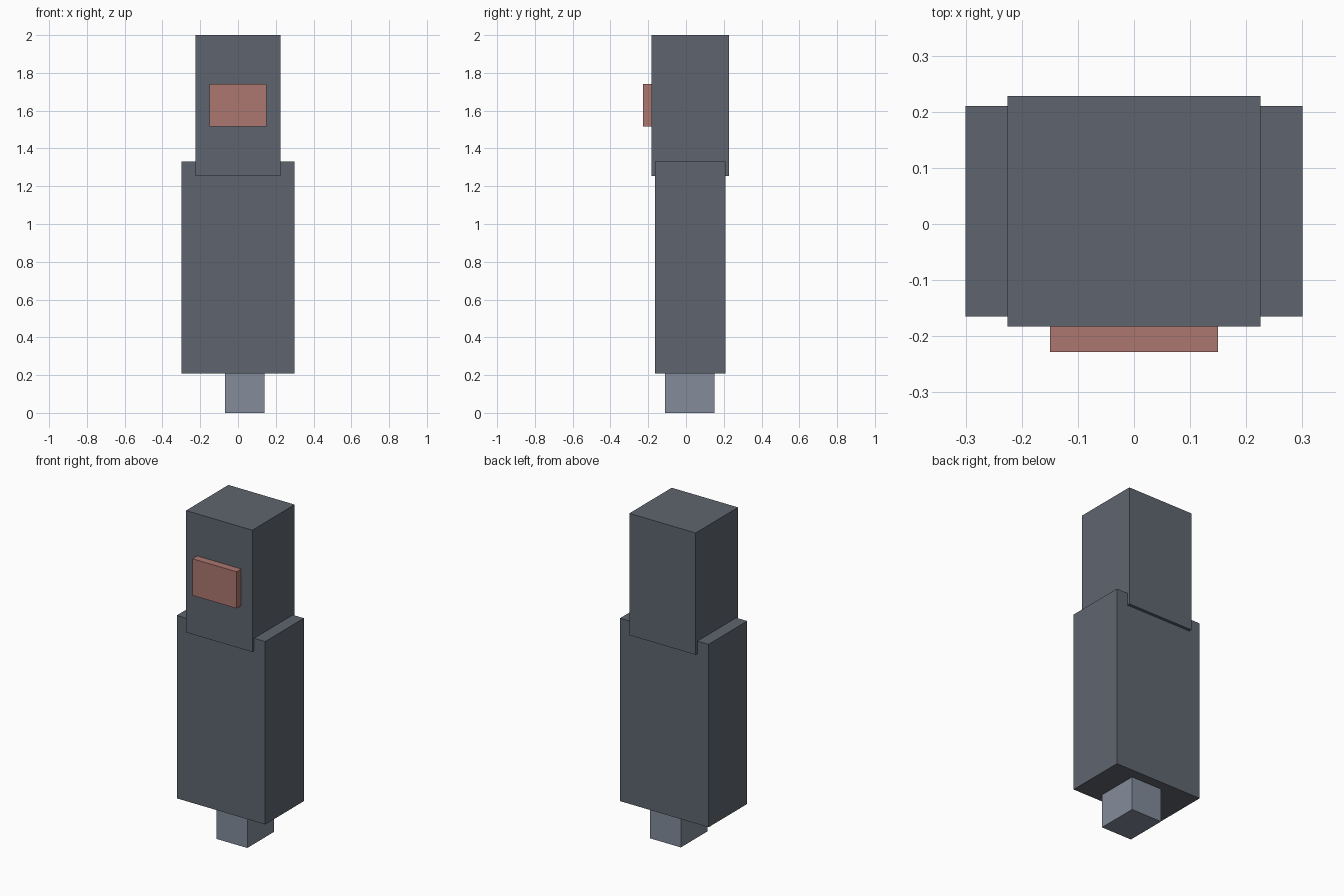
import bpy
import bmesh
from mathutils import Vector

cube = bpy.data.objects.get("Cube")
if cube:
    bpy.data.objects.remove(cube, do_unlink=True)


def material(name, color):
    mat = bpy.data.materials.new(name)
    mat.use_nodes = True
    mat.diffuse_color = (*color, 1)
    bsdf = mat.node_tree.nodes["Principled BSDF"]
    bsdf.inputs["Base Color"].default_value = (*color, 1)
    bsdf.inputs["Roughness"].default_value = 0.8
    return mat


def box(name, low, high, mat):
    low, high = Vector(low), Vector(high)
    bm = bmesh.new()
    bmesh.ops.create_cube(bm, size=1)
    bmesh.ops.scale(bm, vec=high - low, verts=bm.verts)
    mesh = bpy.data.meshes.new(name)
    bm.to_mesh(mesh)
    bm.free()
    mesh.materials.append(mat)
    obj = bpy.data.objects.new(name, mesh)
    obj.location = (low + high) / 2
    bpy.context.collection.objects.link(obj)
    return obj


dark = material("dark slate", (0.114, 0.130, 0.159))
light = material("light slate", (0.227, 0.262, 0.323))
red = material("dusty red", (0.413, 0.181, 0.162))

# Foot peg, set slightly off centre
box("foot_peg", (-0.07, -0.11, 0), (0.14, 0.15, 0.21), light)

# Main body and the narrower head that overlaps its top
box("body", (-0.30, -0.165, 0.208), (0.30, 0.21, 1.33), dark)
box("head", (-0.225, -0.183, 1.253), (0.225, 0.228, 2.0), dark)

# Raised panel on the front of the head
box("front_panel", (-0.15, -0.228, 1.517), (0.15, -0.183, 1.742), red)
